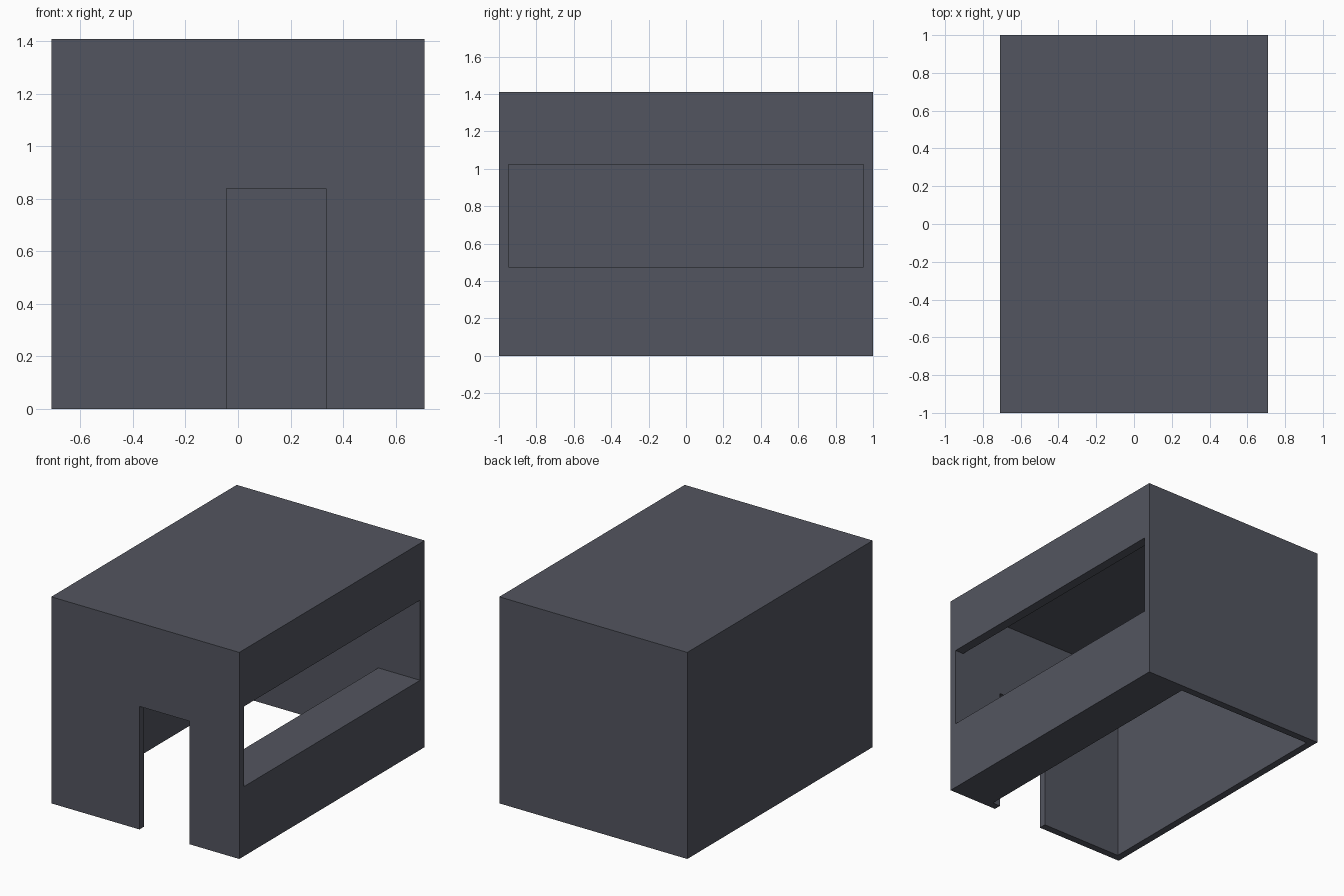
import bpy
import bmesh

if "Cube" in bpy.data.objects:
    bpy.data.objects.remove(bpy.data.objects["Cube"])


def prism(name, profile, y0, y1):
    """Extrude an XZ profile along y."""
    bm = bmesh.new()
    face = bm.faces.new([bm.verts.new((x, y0, z)) for x, z in profile])
    ext = bmesh.ops.extrude_face_region(bm, geom=[face])
    verts = [v for v in ext["geom"] if isinstance(v, bmesh.types.BMVert)]
    bmesh.ops.translate(bm, vec=(0, y1 - y0, 0), verts=verts)
    bmesh.ops.recalc_face_normals(bm, faces=bm.faces[:])
    mesh = bpy.data.meshes.new(name)
    bm.to_mesh(mesh)
    bm.free()
    obj = bpy.data.objects.new(name, mesh)
    bpy.context.collection.objects.link(obj)
    obj.data.materials.append(slate)
    return obj


def rect(x0, x1, z0, z1):
    return [(x0, z0), (x1, z0), (x1, z1), (x0, z1)]


def cut(target, cutter):
    mod = target.modifiers.new(cutter.name, 'BOOLEAN')
    mod.operation = 'DIFFERENCE'
    mod.solver = 'EXACT'
    mod.object = cutter
    bpy.context.view_layer.objects.active = target
    bpy.ops.object.modifier_apply(modifier=mod.name)
    bpy.data.objects.remove(cutter)


# Dark blue-grey finish
slate = bpy.data.materials.new("slate")
slate.diffuse_color = (0.086, 0.091, 0.115, 1)
slate.use_nodes = True
slate.node_tree.nodes["Principled BSDF"].inputs["Base Color"].default_value = slate.diffuse_color

W, D, H, T = 0.71, 1.0, 1.41, 0.05   # half width, half depth, height, wall

# Outer block of the kiosk
kiosk = prism("kiosk_shell", rect(-W, W, 0, H), -D, D)

# Room open at the bottom, with a thick counter and serving window on the right
COUNTER_X, SILL, LINTEL, LINTEL_T = 0.394, 0.475, 1.022, 0.065
room = prism("room_and_window", [
    (-W + T, -0.1), (COUNTER_X, -0.1), (COUNTER_X, SILL), (W + 0.1, SILL),
    (W + 0.1, LINTEL), (W - LINTEL_T, LINTEL), (W - LINTEL_T, H - T), (-W + T, H - T),
], -D + T, D - T)
cut(kiosk, room)

# Doorway through the front wall
cut(kiosk, prism("doorway", rect(-0.044, 0.335, -0.1, 0.84), -D - 0.1, -D + T + 0.1))
